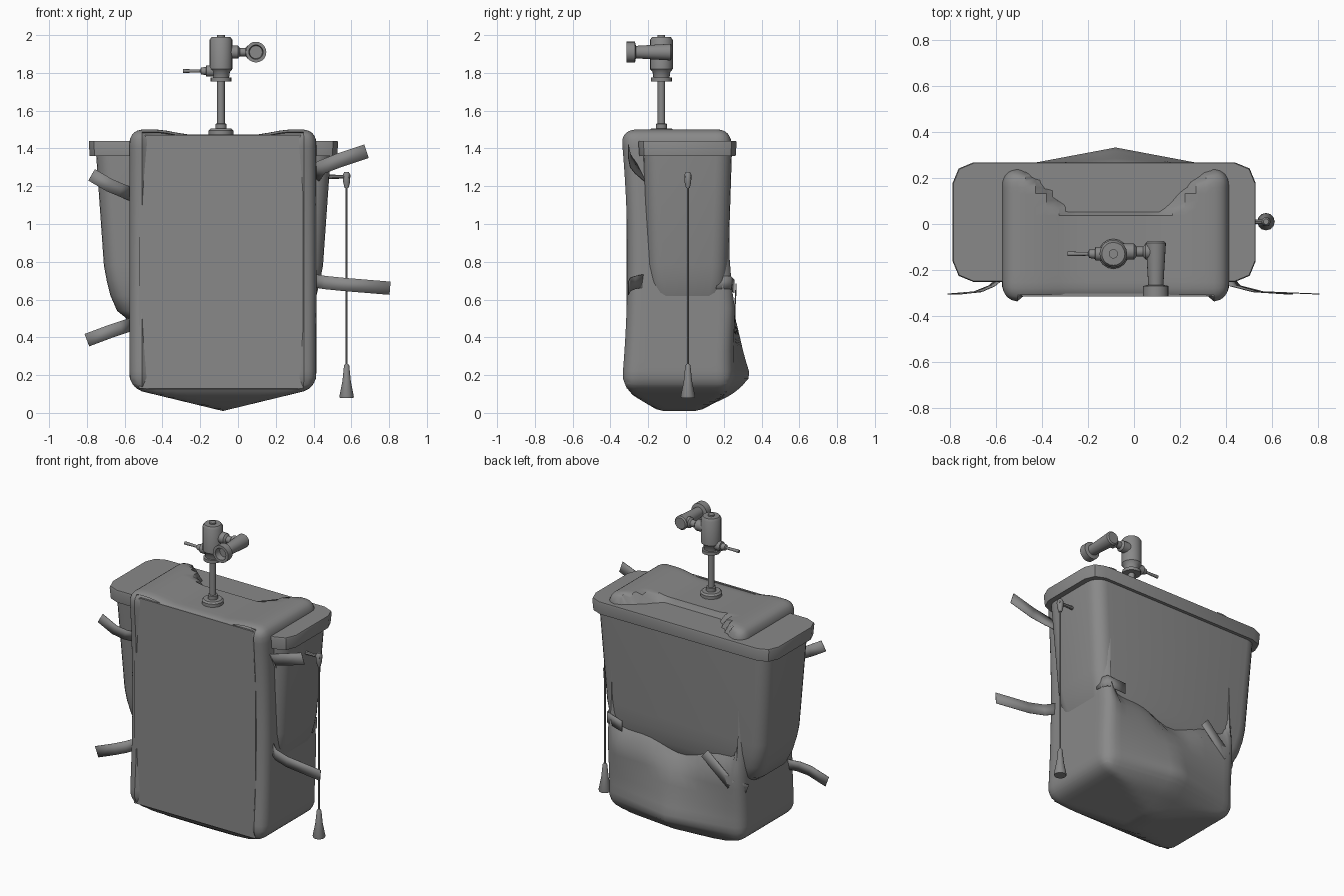
import bpy, bmesh, math
from mathutils import Vector, Matrix

if "Cube" in bpy.data.objects:
    bpy.data.objects.remove(bpy.data.objects["Cube"], do_unlink=True)

grey = bpy.data.materials.new("plain grey")
grey.use_nodes = True
colour = (0.25, 0.25, 0.25, 1)
grey.diffuse_color = colour
grey.node_tree.nodes["Principled BSDF"].inputs["Base Color"].default_value = colour


def finish(bm, name, angle=35):
    """Turn a bmesh into a named, shaded object."""
    bmesh.ops.recalc_face_normals(bm, faces=bm.faces)
    mesh = bpy.data.meshes.new(name)
    bm.to_mesh(mesh)
    bm.free()
    mesh.materials.append(grey)
    ob = bpy.data.objects.new(name, mesh)
    bpy.context.collection.objects.link(ob)
    bpy.ops.object.select_all(action='DESELECT')
    ob.select_set(True)
    bpy.context.view_layer.objects.active = ob
    bpy.ops.object.shade_smooth_by_angle(angle=math.radians(angle))
    return ob


def loft(name, rings, angle=35):
    """Skin a stack of matching rings and cap both ends."""
    bm = bmesh.new()
    rows = [[bm.verts.new(p) for p in ring] for ring in rings]
    n = len(rows[0])
    for a, b in zip(rows, rows[1:]):
        for i in range(n):
            j = (i + 1) % n
            bm.faces.new((a[i], a[j], b[j], b[i]))
    bm.faces.new(rows[0])
    bm.faces.new(rows[-1])
    return finish(bm, name, angle)


def lathe(name, origin, axis, profile, sides=16):
    """Revolve (radius, distance) pairs about an axis."""
    turn = Vector((0, 0, 1)).rotation_difference(Vector(axis)).to_matrix()
    circle = [(math.cos(t), math.sin(t)) for t in
              (2 * math.pi * i / sides for i in range(sides))]
    return loft(name, [[Vector(origin) + turn @ Vector((r * c, r * s, h))
                        for c, s in circle] for r, h in profile])


def rounded_ring(cx, cy, hx, hy, r, z, steps=2):
    pts = []
    for k, (sx, sy) in enumerate(((1, 1), (-1, 1), (-1, -1), (1, -1))):
        for i in range(steps + 1):
            t = (k + i / steps) * math.pi / 2
            pts.append((cx + sx * (hx - r) + r * math.cos(t),
                        cy + sy * (hy - r) + r * math.sin(t), z))
    return pts


def ribbon(name, points, width, up=None):
    """Thin flat strap following a path."""
    pts = [Vector(p) for p in points]
    bm = bmesh.new()
    pairs = []
    for i, p in enumerate(pts):
        d = pts[min(i + 1, len(pts) - 1)] - pts[max(i - 1, 0)]
        side = Vector((-d.z, 0, d.x)).normalized() if up is None else Vector(up)
        pairs.append([bm.verts.new(p + side * s * width / 2) for s in (-1, 1)])
    for a, b in zip(pairs, pairs[1:]):
        bm.faces.new((a[0], b[0], b[1], a[1]))
    ob = finish(bm, name)
    mod = ob.modifiers.new("thickness", 'SOLIDIFY')
    mod.thickness = 0.004
    mod.offset = 0


def clamp(v, lo=0.0, hi=1.0):
    return max(lo, min(hi, v))


# Soft sack: a gridded box with rounded edges, then sagged and puffed
CX, CY, CZ = -0.08, -0.035, 0.815
half = Vector((0.495, 0.275, 0.685))
R = 0.07
bm = bmesh.new()
bmesh.ops.create_cube(bm, size=2)
bmesh.ops.subdivide_edges(bm, edges=bm.edges[:], cuts=23, use_grid_fill=True)
for v in bm.verts:
    p = Vector([math.sin(c * math.pi / 2) * h for c, h in zip(v.co, half)])
    core = Vector([clamp(c, R - h, h - R) for c, h in zip(p, half)])
    p = core + (p - core).normalized() * R
    u, w = p.x / half.x, p.y / half.y
    x, y, z = p.x + CX, p.y + CY, p.z + CZ
    au, dx = abs(u), abs(p.x)
    # pointed underside
    if z < 0.16:
        z -= 0.12 * clamp(min(1 - au, 1.5 * (1 - abs(w)))) * clamp((0.2 - z) / 0.07)
    # cushions on top, with a lower middle that dives under the lid
    if z > 1.43:
        z -= 0.025 * clamp((0.33 - dx) / 0.13)
        limit = 0.04 + max(0, dx - 0.2) * 0.9
        if dx < 0.42:
            z -= 0.1 * clamp((y - limit) / 0.04)
    # back: sunken above, bulging at the base
    if w > 0:
        if 0.4 < z < 1.36:
            edge = 0.51 + 0.17 * au * au + 0.03 * math.sin(14 * x)
            y -= 0.14 * w * clamp((z - edge) / 0.2) * clamp((0.92 - au) / 0.12)
        y += 0.10 * w * (1 - au) * clamp(1 - abs(z - 0.2) / 0.32)
        y += 0.02 * w * clamp(1 - abs(z - 0.55) / 0.25)
    # front: corner seams flare at both ends, centre set back
    else:
        y += w * 0.03 * ((z - 0.8) / 0.65) ** 2
        if w < -0.9:
            y += 0.03 * clamp((0.86 - au) / 0.05)
    v.co = (x, y, z)
finish(bm, "sack", 40)

# Flat front panel
bm = bmesh.new()
bmesh.ops.create_cube(bm, size=1, matrix=Matrix.Translation((-0.09, -0.309, 0.8))
                      @ Matrix.Diagonal((0.87, 0.012, 1.34, 1)))
finish(bm, "front_panel")

# Tapered tank and its lid
TX, TY = -0.13, 0.008
tank = [(0.46, 0.36, 0.10), (0.5, 0.46, 0.15), (0.54, 0.51, 0.18),
        (0.62, 0.545, 0.2), (0.7, 0.565, 0.212), (0.78, 0.58, 0.216),
        (1.38, 0.622, 0.235)]
loft("tank", [rounded_ring(TX, TY, hx, hy, 0.085, z, 5) for z, hx, hy in tank], 40)
loft("tank_lid", [rounded_ring(TX, TY, hx, hx - 0.4, 0.09, z)
                  for z, hx in ((1.36, 0.655), (1.43, 0.66), (1.44, 0.657))], 30)

# Flush valve: upright, handle, arm and open outlet
VX, VY = -0.09, -0.13
lathe("valve_base", (VX, VY, 1.43), (0, 0, 1),
      [(0.065, 0), (0.065, 0.065), (0.055, 0.075), (0.03, 0.076), (0.03, 0.1),
       (0.02, 0.102), (0.02, 0.335)])
lathe("valve_body", (VX, VY, 1.755), (0, 0, 1),
      [(0.055, 0), (0.055, 0.02), (0.043, 0.021), (0.047, 0.05), (0.06, 0.065),
       (0.06, 0.22), (0.05, 0.235), (0.02, 0.236), (0.02, 0.245)], 20)
lathe("flush_handle", (-0.29, VY, 1.81), (1, 0, 0),
      [(0.01, 0), (0.008, 0.09), (0.018, 0.095), (0.022, 0.12), (0.03, 0.122),
       (0.03, 0.16)], 12)
lathe("valve_arm", (-0.05, VY + 0.01, 1.91), (1, 0, 0),
      [(0.035, 0), (0.035, 0.05), (0.022, 0.06), (0.022, 0.09), (0.034, 0.1),
       (0.034, 0.14)], 12)
lathe("outlet", (0.095, -0.075, 1.91), (0, -1, 0),
      [(0.036, 0), (0.044, 0.008), (0.033, 0.19), (0.055, 0.195), (0.055, 0.24),
       (0.038, 0.24), (0.034, 0.2)], 20)

# Pull cord with lever and bell-shaped handle
PX, PY = 0.575, 0.01
lathe("cord_lever", (0.44, PY, 1.25), (1, 0, 0),
      [(0.012, 0), (0.01, 0.12), (0.016, 0.125), (0.016, 0.15)], 8)
lathe("cord_socket", (PX, PY, 1.19), (0, 0, 1),
      [(0.01, 0), (0.018, 0.03), (0.02, 0.07), (0.012, 0.085)], 10)
lathe("cord", (PX, PY, 0.24), (0, 0, 1), [(0.005, 0), (0.005, 0.97)], 8)
lathe("cord_handle", (PX, PY, 0.08), (0, 0, 1),
      [(0.036, 0), (0.038, 0.008), (0.022, 0.09), (0.014, 0.17), (0.008, 0.18)], 12)

# Loose side straps
ribbon("left_upper_strap", [(0.40, -0.22, 1.25), (0.44, -0.27, 1.30),
                            (0.53, -0.295, 1.335), (0.68, -0.305, 1.385)], 0.075)
ribbon("left_lower_strap", [(0.40, -0.22, 0.7), (0.46, -0.27, 0.69),
                            (0.56, -0.295, 0.68), (0.805, -0.305, 0.66)], 0.07)
ribbon("right_upper_strap", [(-0.56, -0.22, 1.155), (-0.62, -0.27, 1.18),
                             (-0.68, -0.295, 1.205), (-0.775, -0.305, 1.26)], 0.07)
ribbon("right_lower_strap", [(-0.56, -0.22, 0.47), (-0.62, -0.27, 0.45),
                             (-0.68, -0.295, 0.43), (-0.80, -0.305, 0.385)], 0.07)

# Straps lying against the back
ribbon("back_left_strap", [(0.42, 0.16, 0.69), (0.40, 0.235, 0.69), (0.28, 0.255, 0.67)],
       0.07, (0, 0, 1))
ribbon("back_right_strap", [(-0.58, 0.2, 0.47), (-0.5, 0.255, 0.5), (-0.32, 0.265, 0.66)],
       0.07)
